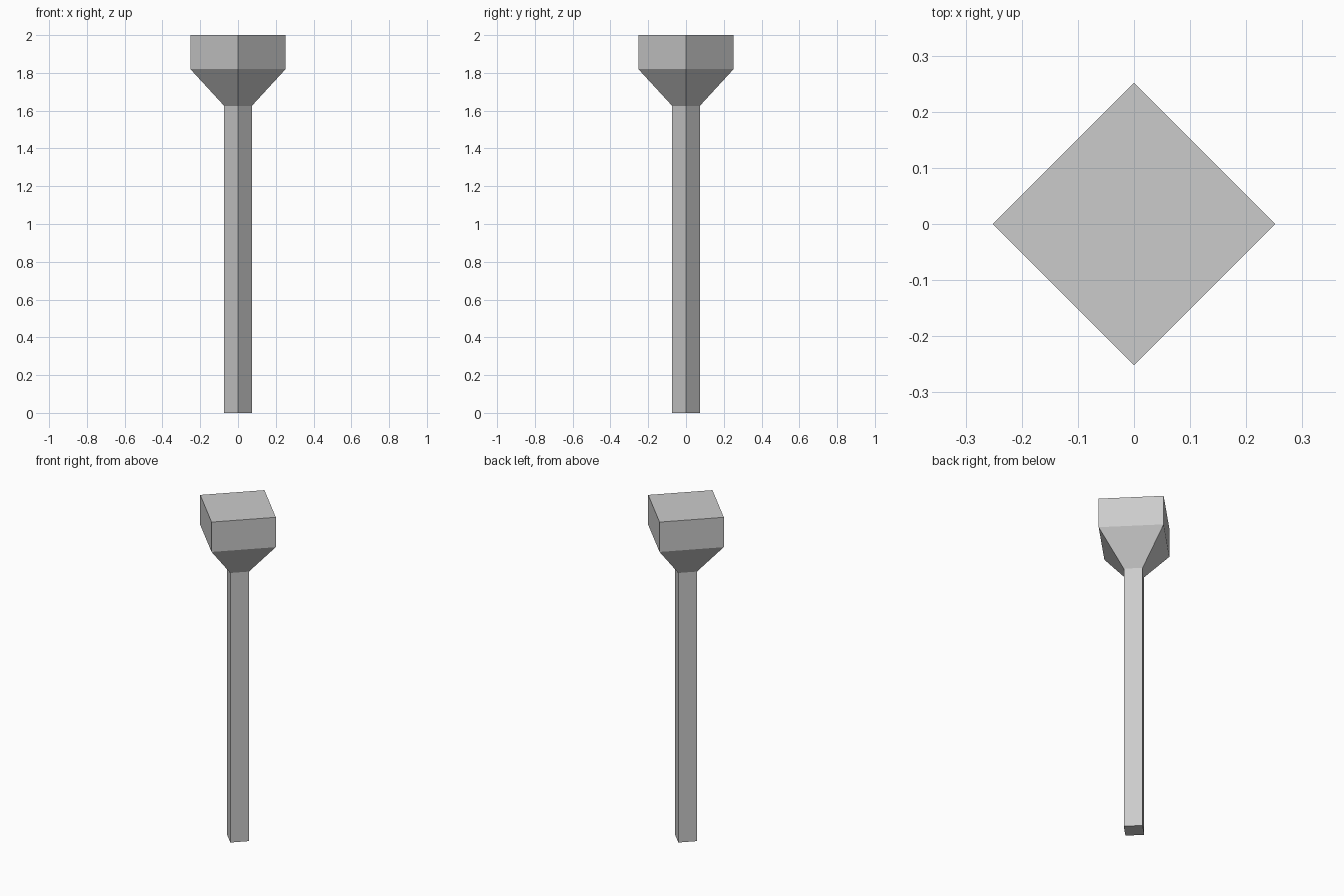
import bpy, bmesh, math

if "Cube" in bpy.data.objects:
    bpy.data.objects.remove(bpy.data.objects["Cube"])

# Column profile: (corner radius, height), swept around four sides
PROFILE = [(0.073, 0.0), (0.073, 1.625), (0.252, 1.82), (0.252, 2.0)]
SIDES = 4


def loft(name, profile, sides):
    bm = bmesh.new()
    rings = []
    for r, z in profile:
        rings.append([bm.verts.new((r * math.cos(math.tau * i / sides),
                                    r * math.sin(math.tau * i / sides), z))
                      for i in range(sides)])
    # Side walls
    for low, high in zip(rings, rings[1:]):
        for i in range(sides):
            j = (i + 1) % sides
            bm.faces.new((low[i], low[j], high[j], high[i]))
    # Bottom and top caps
    bm.faces.new(rings[0][::-1])
    bm.faces.new(rings[-1])
    mesh = bpy.data.meshes.new(name)
    bm.to_mesh(mesh)
    bm.free()
    obj = bpy.data.objects.new(name, mesh)
    bpy.context.collection.objects.link(obj)
    return obj


# Square post with flared block head, corners on the x and y axes
loft("post_with_flared_head", PROFILE, SIDES)
